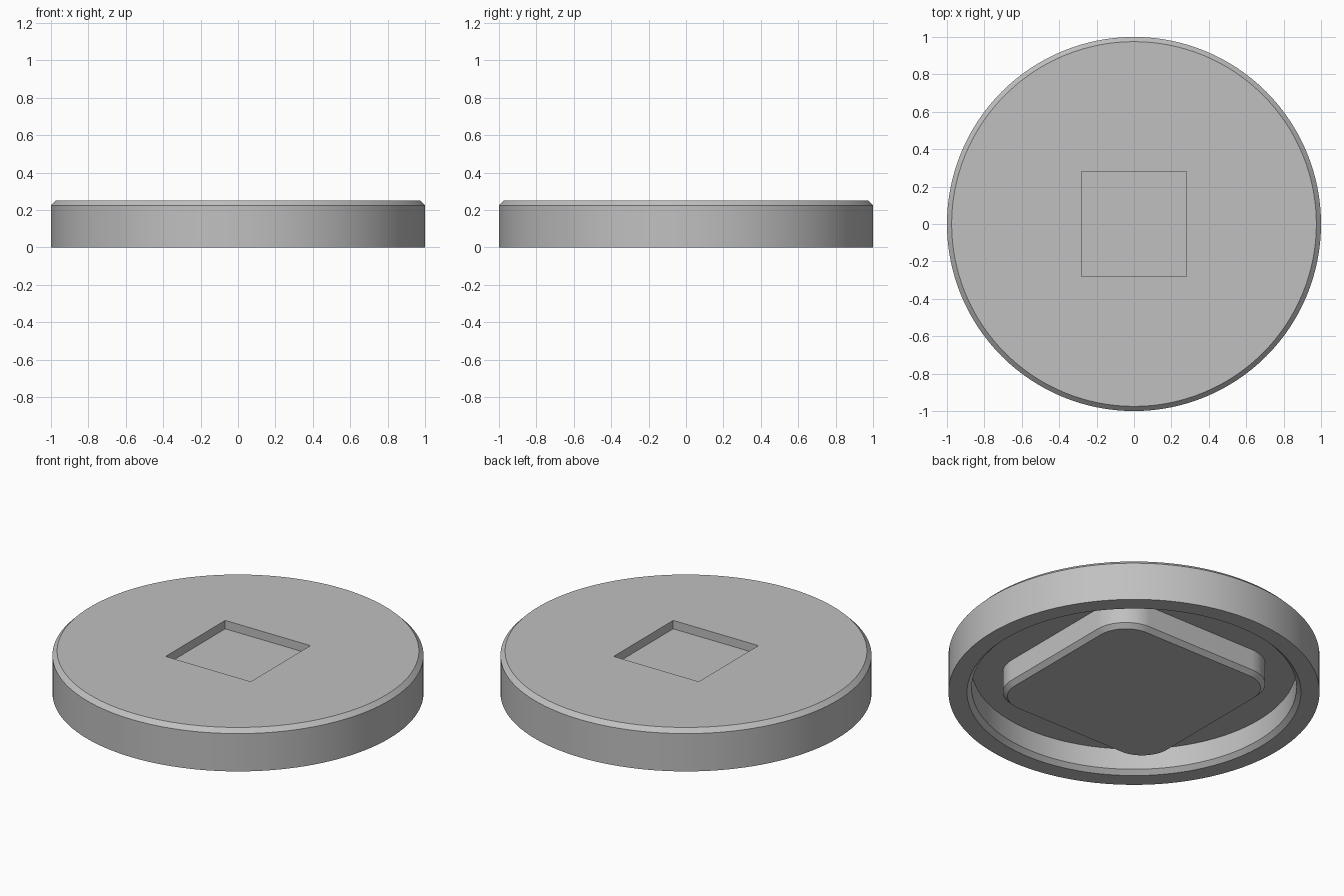
import bpy, bmesh
from math import pi, cos, sin, radians

old = bpy.data.objects.get("Cube")
if old:
    bpy.data.objects.remove(old, do_unlink=True)

STEPS = 32        # segments per quarter turn
BEVEL = 0.025

grey = bpy.data.materials.new("plain grey")
grey.use_nodes = True
colour = (0.53, 0.53, 0.53, 1)
grey.diffuse_color = colour
grey.node_tree.nodes["Principled BSDF"].inputs["Base Color"].default_value = colour


def ring(bm, half, radius, z):
    """Rounded square; radius 0 is a plain square, radius == half a circle."""
    verts = []
    for quarter in range(4):
        start = quarter * pi / 2
        middle = start + pi / 4
        inset = (half - radius) * 2 ** 0.5
        for i in range(STEPS + 1):
            a = start + i / STEPS * pi / 2
            verts.append(bm.verts.new((inset * cos(middle) + radius * cos(a),
                                       inset * sin(middle) + radius * sin(a), z)))
    return verts


# Sections in order from the pocket floor, over the rim, to the underside block
height, ceiling = 0.25, 0.15
pocket, cavity, block, corner = 0.28, 0.875, 0.56, 0.2
sections = [
    (pocket, 0, 0.2), (pocket, 0, height),                        # square pocket
    (1 - BEVEL, 1 - BEVEL, height), (1, 1, height - BEVEL),       # top bevel
    (1, 1, 0), (cavity + BEVEL, cavity + BEVEL, 0),               # outer wall, foot
    (cavity, cavity, BEVEL), (cavity, cavity, ceiling),           # hollow underside
    (block, corner, ceiling), (block, corner, BEVEL),             # central block
    (block - BEVEL, corner - BEVEL, 0),
]

bm = bmesh.new()
rings = [ring(bm, *s) for s in sections]
for low, high in zip(rings, rings[1:]):
    for i in range(len(low)):
        j = (i + 1) % len(low)
        bm.faces.new((low[i], low[j], high[j], high[i]))
bm.faces.new(rings[0])
bm.faces.new(rings[-1])
bmesh.ops.remove_doubles(bm, verts=bm.verts, dist=0.0001)
bmesh.ops.recalc_face_normals(bm, faces=bm.faces)

mesh = bpy.data.meshes.new("round_cap")
bm.to_mesh(mesh)
bm.free()
mesh.materials.append(grey)
cap = bpy.data.objects.new("round_cap", mesh)
bpy.context.collection.objects.link(cap)

# Smooth round walls with crisp edges
bpy.ops.object.select_all(action="DESELECT")
cap.select_set(True)
bpy.context.view_layer.objects.active = cap
bpy.ops.object.shade_smooth_by_angle(angle=radians(30))
